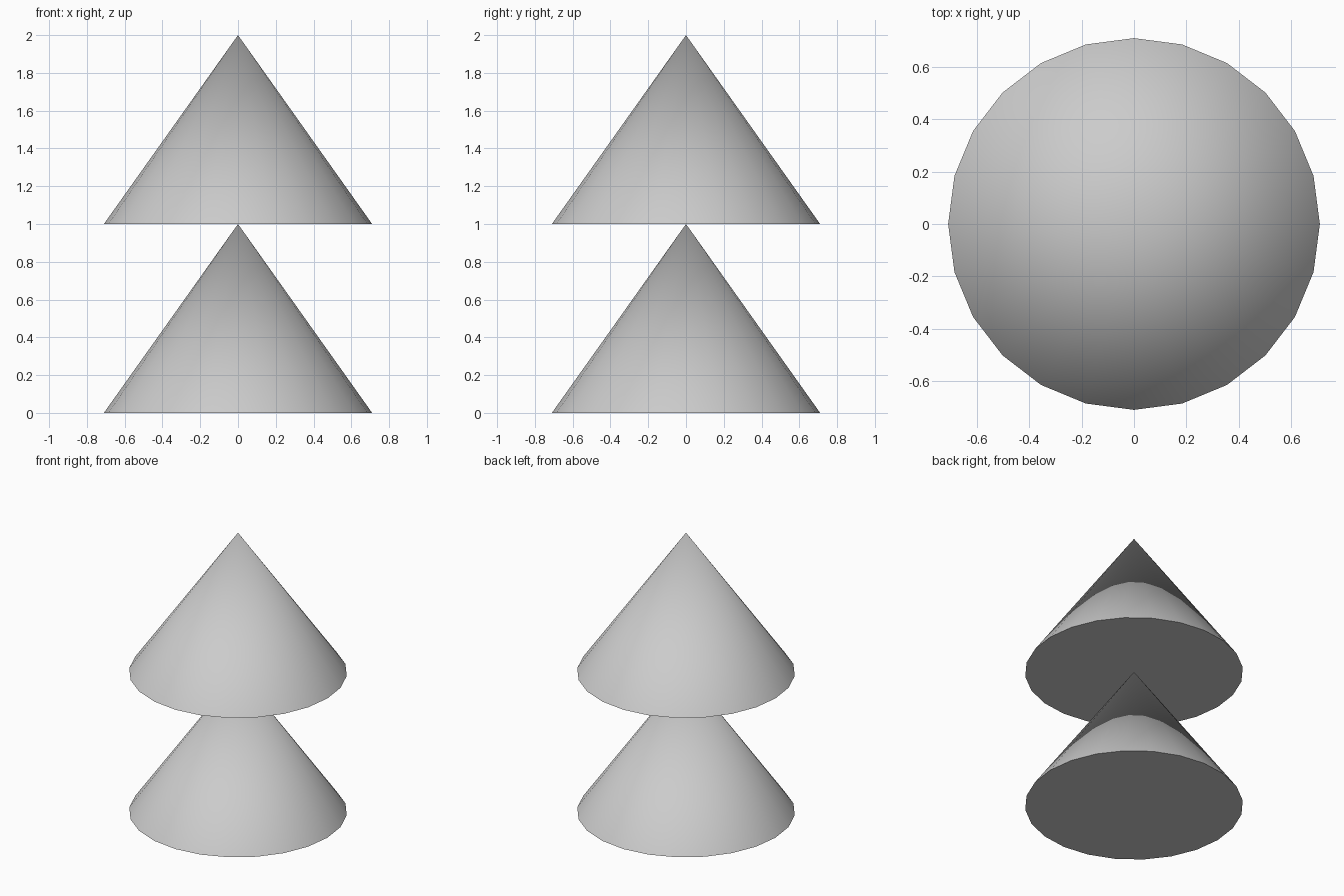
import bpy
import math

cube = bpy.data.objects.get("Cube")
if cube:
    bpy.data.objects.remove(cube, do_unlink=True)

# Single light grey material
grey = bpy.data.materials.new("light_grey")
grey.use_nodes = True
colour = (0.6, 0.6, 0.6, 1.0)
grey.diffuse_color = colour
grey.node_tree.nodes["Principled BSDF"].inputs["Base Color"].default_value = colour

RADIUS, HEIGHT, SIDES = 0.71, 1.0, 24


def add_cone(name, base_z):
    """Closed cone standing on base_z, smooth flank with a crisp rim."""
    bpy.ops.mesh.primitive_cone_add(
        vertices=SIDES, radius1=RADIUS, radius2=0, depth=HEIGHT,
        location=(0, 0, base_z + HEIGHT / 2))
    cone = bpy.context.object
    cone.name = name
    cone.data.materials.append(grey)
    bpy.ops.object.shade_smooth_by_angle(angle=math.radians(30))


# Two equal cones, the upper one balanced on the tip of the lower
add_cone("lower_cone", 0)
add_cone("upper_cone", HEIGHT)
